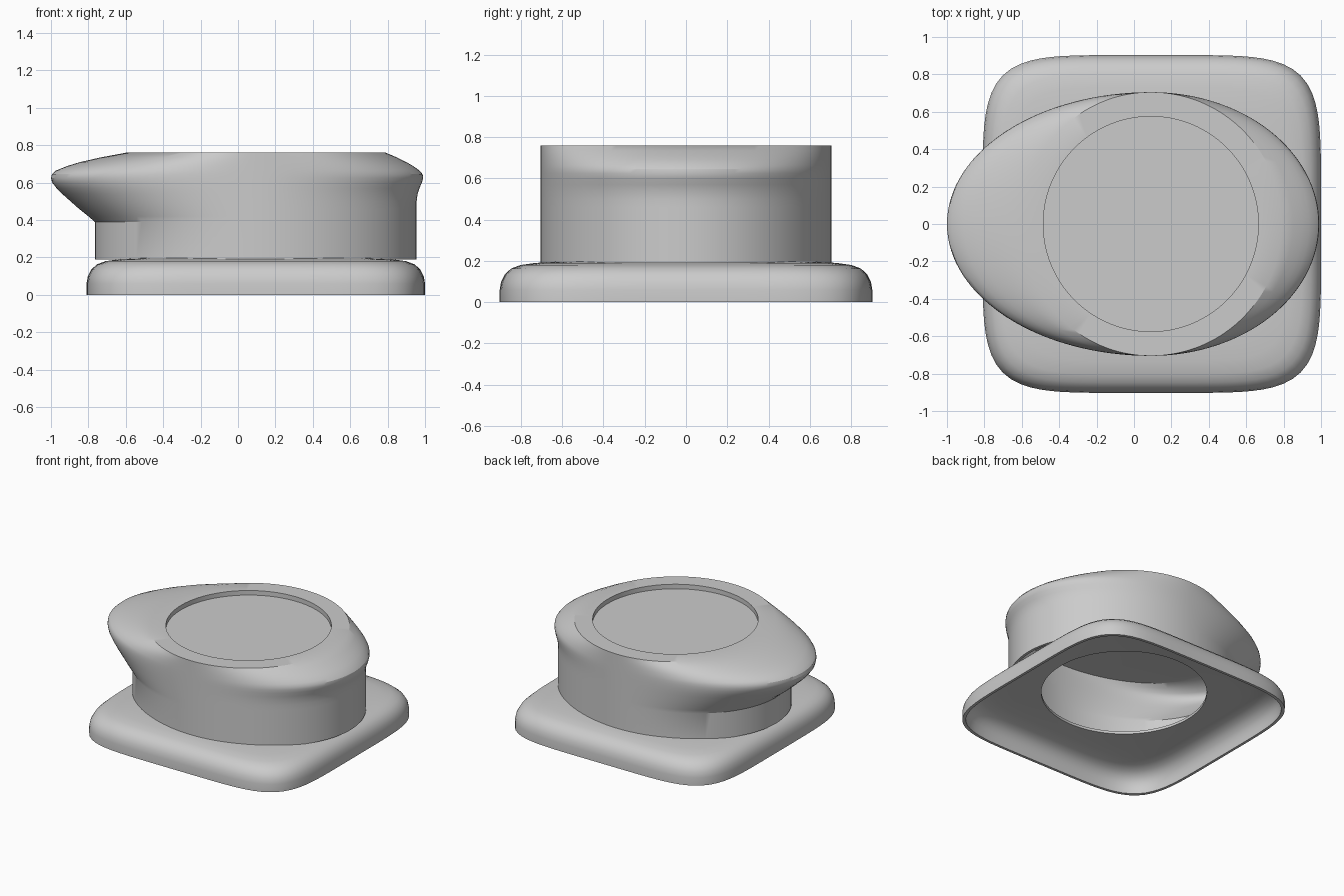
import bpy
import bmesh
import math

cube = bpy.data.objects.get("Cube")
if cube:
    bpy.data.objects.remove(cube, do_unlink=True)

SIDES = 128
CENTRE_X = 0.09
WALL = 0.02

grey = bpy.data.materials.new("plain grey")
grey.use_nodes = True
colour = (0.6, 0.6, 0.6, 1)
grey.diffuse_color = colour
grey.node_tree.nodes["Principled BSDF"].inputs["Base Color"].default_value = colour


def ring(left, right, depth, z, power=2):
    """Superellipse outline whose two x halves can have different reach."""
    points = []
    for i in range(SIDES):
        a = 2 * math.pi * i / SIDES
        c, s = math.cos(a), math.sin(a)
        r = (abs(c) ** power + abs(s) ** power) ** (-1 / power)
        reach = right if c > 0 else left
        points.append((CENTRE_X + reach * r * c, depth * r * s, z))
    return points


def circle(radius, z):
    return ring(radius, radius, radius, z)


def loft(name, rings, closed=False, caps=False):
    """Skin a list of outlines into one smooth object."""
    bm = bmesh.new()
    loops = [[bm.verts.new(p) for p in r] for r in rings]
    pairs = list(zip(loops, loops[1:]))
    if closed:
        pairs.append((loops[-1], loops[0]))
    for low, high in pairs:
        for i in range(SIDES):
            j = (i + 1) % SIDES
            bm.faces.new((low[i], low[j], high[j], high[i]))
    if caps:
        bm.faces.new(loops[0])
        bm.faces.new(loops[-1])
    bmesh.ops.recalc_face_normals(bm, faces=bm.faces)
    mesh = bpy.data.meshes.new(name)
    bm.to_mesh(mesh)
    bm.free()
    mesh.materials.append(grey)
    obj = bpy.data.objects.new(name, mesh)
    bpy.context.collection.objects.link(obj)
    bpy.ops.object.select_all(action='DESELECT')
    obj.select_set(True)
    bpy.context.view_layer.objects.active = obj
    bpy.ops.object.shade_smooth_by_angle(angle=math.radians(28))
    return obj


# Base: hollow rounded square shell with a round opening in its top
def base_ring(inset, z):
    return ring(0.9 - inset, 0.91 - inset, 0.903 - inset, z, 5.4)


shoulder = [(0, 0), (0, 0.06), (0.007, 0.1), (0.025, 0.135), (0.055, 0.163),
            (0.1, 0.18), (0.17, 0.19), (0.26, 0.196)]
outer = [base_ring(i, z) for i, z in shoulder]
inner = [base_ring(i + WALL, max(0, z - WALL)) for i, z in shoulder]
loft("base", outer + [circle(0.575, 0.2), circle(0.575, 0.18)] + inner[::-1], closed=True)

# Body: oval wall that flares to a long lip on one end and a short lip on the other
# Each row is height, left end reach, right end reach
profile = [(0.19, 0.855, 0.865), (0.39, 0.855, 0.865), (0.42, 0.89, 0.865),
           (0.46, 0.94, 0.865), (0.5, 0.985, 0.865), (0.54, 1.03, 0.87),
           (0.57, 1.06, 0.88), (0.6, 1.083, 0.893), (0.625, 1.09, 0.9),
           (0.645, 1.085, 0.897), (0.665, 1.063, 0.88), (0.69, 1.0, 0.845),
           (0.71, 0.935, 0.81), (0.735, 0.825, 0.76), (0.76, 0.69, 0.7)]
DEPTH = 0.705
outside = [ring(l, r, DEPTH, z) for z, l, r in profile]
inside = [ring(l - WALL, r - WALL, DEPTH - WALL, z) for z, l, r in profile if z < 0.72]

# The top is flat with a shallow round recess
recess = [circle(0.575, 0.76), circle(0.575, 0.725)]
loft("body", inside[::-1] + outside + recess, caps=True)
